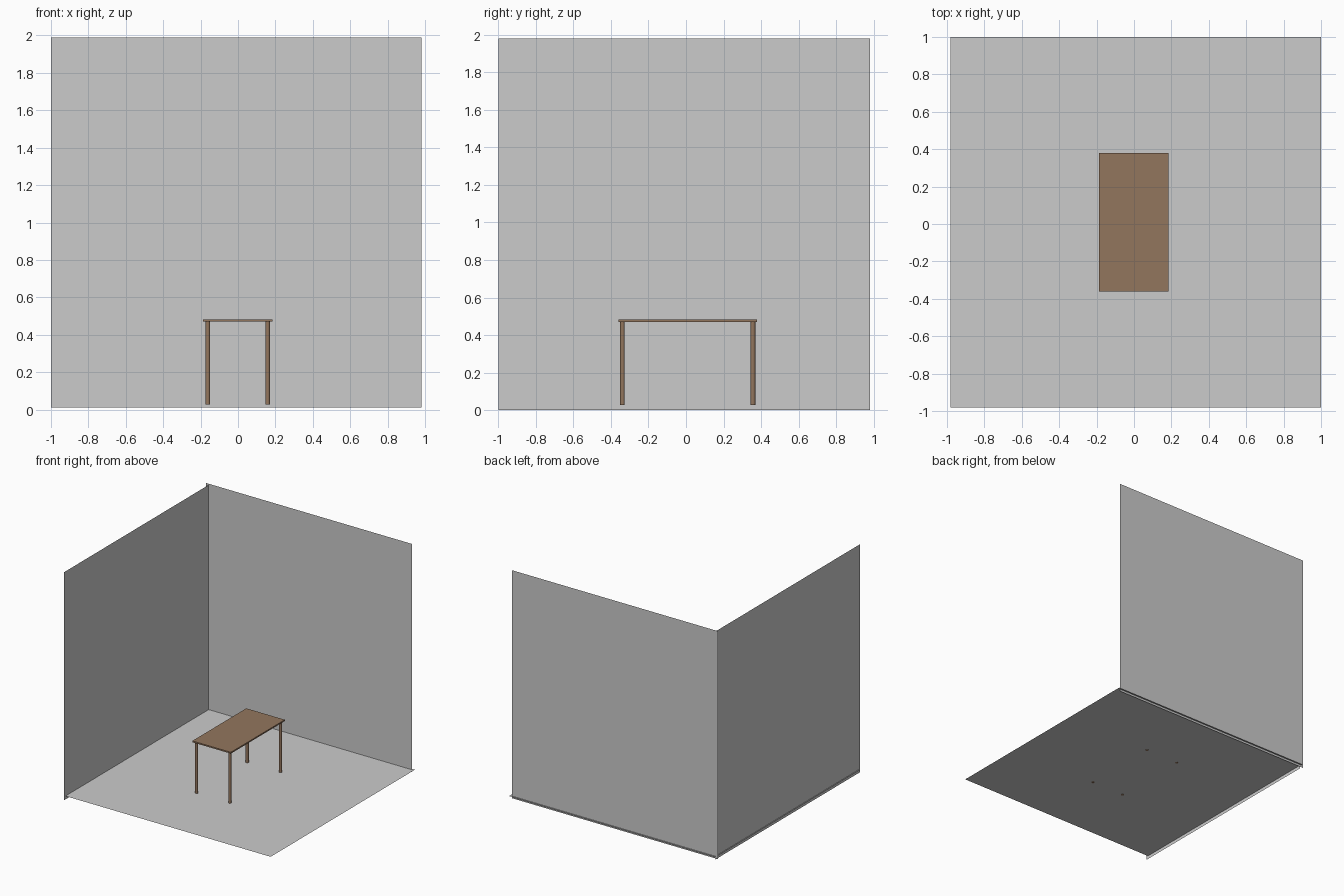
import bpy
from math import radians

if "Cube" in bpy.data.objects:
    bpy.data.objects.remove(bpy.data.objects["Cube"])


def sheet(name, location, rotation=(0, 0, 0), size=1.98):
    """Thin square room surface."""
    bpy.ops.mesh.primitive_plane_add(size=size, location=location, rotation=rotation)
    obj = bpy.context.object
    obj.name = name
    return obj


wood = bpy.data.materials.new("brown_wood")
wood.diffuse_color = (0.29, 0.18, 0.11, 1)
wood.use_nodes = True
wood.node_tree.nodes["Principled BSDF"].inputs["Base Color"].default_value = wood.diffuse_color

# Room: floor and two walls, slightly overlapping at the seams
sheet("floor", (0.01, 0.01, 0.029))
sheet("back_wall", (-0.01, 0.986, 1.0), (radians(90), 0, 0))
sheet("left_wall", (-0.972, -0.01, 0.99), (0, radians(90), 0))

# Table top
centre_x, centre_y = -0.001, 0.009
bpy.ops.mesh.primitive_cube_add(size=1, location=(centre_x, centre_y, 0.476))
top = bpy.context.object
top.name = "table_top"
top.scale = (0.37, 0.74, 0.012)
top.data.materials.append(wood)

# Four round legs, feet just meeting the floor
leg_bottom, leg_top = 0.027, 0.471
for side_x, x_name in ((-1, "left"), (1, "right")):
    for side_y, y_name in ((-1, "front"), (1, "back")):
        bpy.ops.mesh.primitive_cylinder_add(
            vertices=16, radius=0.0125, depth=leg_top - leg_bottom,
            location=(centre_x + side_x * 0.16, centre_y + side_y * 0.348,
                      (leg_bottom + leg_top) / 2))
        leg = bpy.context.object
        leg.name = f"{y_name}_{x_name}_leg"
        leg.data.materials.append(wood)
        bpy.ops.object.shade_smooth_by_angle()
